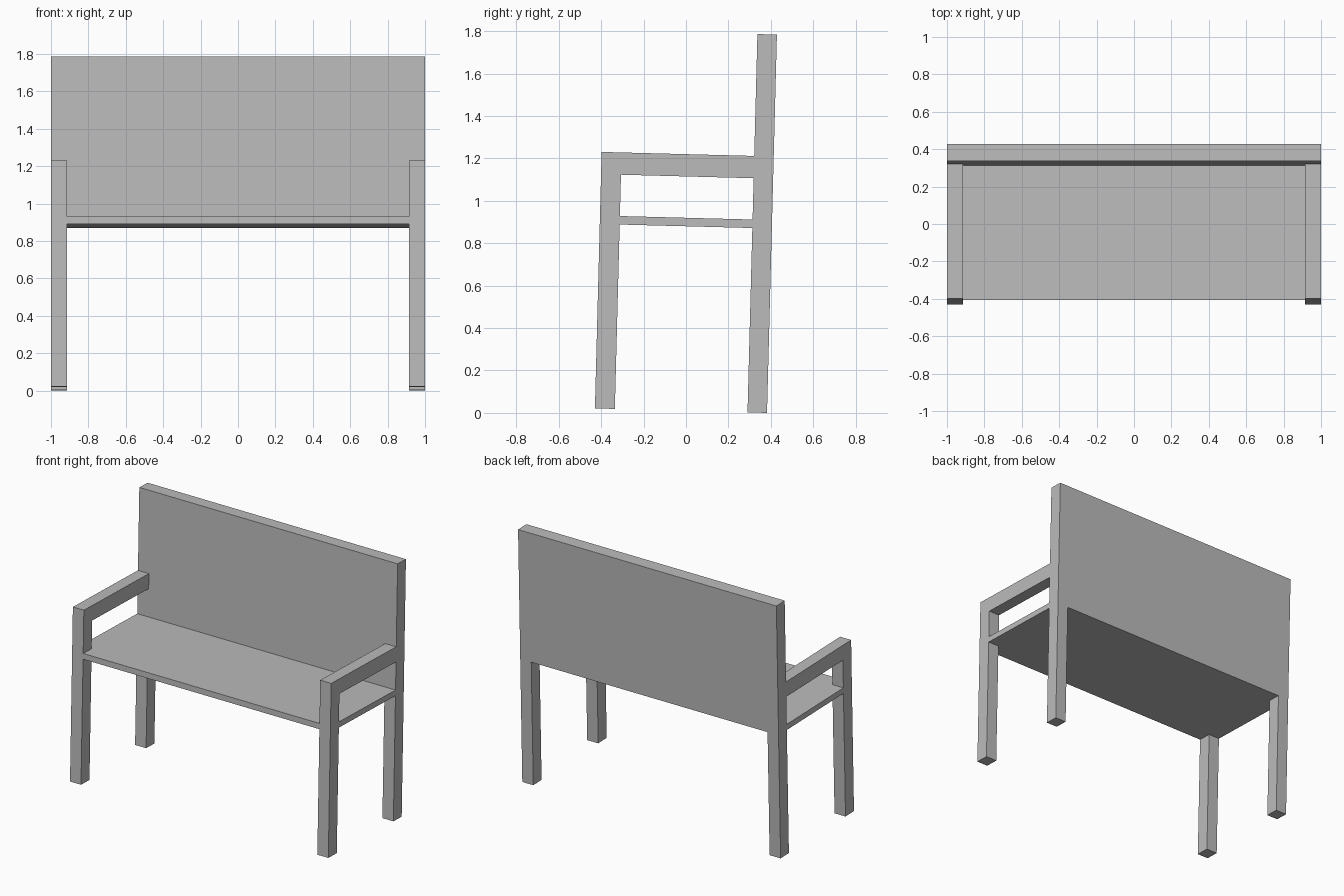
import bpy
import bmesh
from math import radians
from mathutils import Matrix

cube = bpy.data.objects.get("Cube")
if cube:
    bpy.data.objects.remove(cube, do_unlink=True)

grey = bpy.data.materials.new("plain grey")
grey.use_nodes = True
colour = (0.5, 0.5, 0.5, 1)
grey.diffuse_color = colour
grey.node_tree.nodes["Principled BSDF"].inputs["Base Color"].default_value = colour

# The whole bench leans slightly backwards
LEAN = Matrix.Rotation(radians(-1.5), 4, "X")

# Shared dimensions, measured square to the bench
HALF, INNER = 1.0, 0.915
FRONT, FRONT_IN = -0.43, -0.336
BACK_IN, BACK = 0.29, 0.382
FOOT, SEAT_LOW, SEAT_TOP = 0.01, 0.88, 0.92
ARM_LOW, ARM_TOP, TOP = 1.115, 1.22, 1.795


def slab(name, outline, low, high):
    """Extrude a flat xy outline from low to high."""
    bm = bmesh.new()
    face = bm.faces.new([bm.verts.new((x, y, low)) for x, y in outline])
    grown = bmesh.ops.extrude_face_region(bm, geom=[face])["geom"]
    verts = [v for v in grown if isinstance(v, bmesh.types.BMVert)]
    bmesh.ops.translate(bm, verts=verts, vec=(0, 0, high - low))
    bmesh.ops.recalc_face_normals(bm, faces=bm.faces[:])
    bm.transform(LEAN)
    mesh = bpy.data.meshes.new(name)
    bm.to_mesh(mesh)
    bm.free()
    mesh.materials.append(grey)
    bpy.context.collection.objects.link(bpy.data.objects.new(name, mesh))


def box(name, x0, x1, y0, y1, low, high):
    slab(name, [(x0, y0), (x1, y0), (x1, y1), (x0, y1)], low, high)


# Seat board, notched around the front posts
slab("seat", [(-INNER, FRONT), (INNER, FRONT), (INNER, FRONT_IN),
              (HALF, FRONT_IN), (HALF, BACK_IN), (-HALF, BACK_IN),
              (-HALF, FRONT_IN), (-INNER, FRONT_IN)], SEAT_LOW, SEAT_TOP)

# Solid backrest
box("backrest", -HALF, HALF, BACK_IN, BACK, SEAT_LOW, TOP)

# Legs and armrests on both sides
for side, s in (("left", 1), ("right", -1)):
    x0, x1 = sorted((s * INNER, s * HALF))
    box(side + "_front_post", x0, x1, FRONT, FRONT_IN, FOOT, ARM_TOP)
    box(side + "_back_leg", x0, x1, BACK_IN, BACK, FOOT, SEAT_LOW)
    box(side + "_armrest", x0, x1, FRONT_IN, BACK_IN, ARM_LOW, ARM_TOP)
